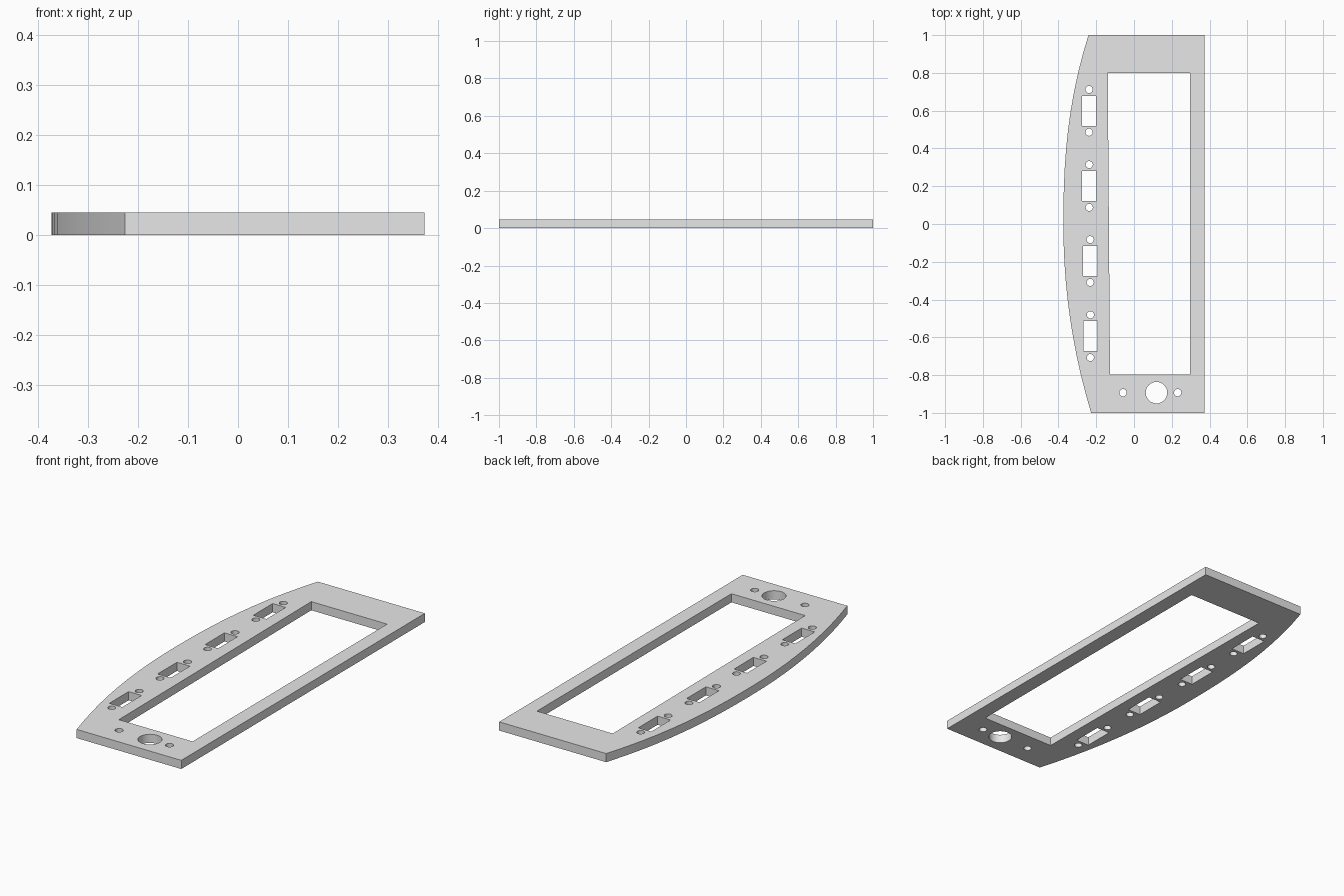
import bpy, bmesh
from math import cos, sin, pi

cube = bpy.data.objects.get("Cube")
if cube:
    bpy.data.objects.remove(cube, do_unlink=True)

THICK = 0.045

grey = bpy.data.materials.new("light_grey")
grey.use_nodes = True
grey.diffuse_color = (0.8, 0.8, 0.8, 1)
grey.node_tree.nodes["Principled BSDF"].inputs["Base Color"].default_value = (0.8, 0.8, 0.8, 1)


def rect(x, y, hx, hy):
    return [(x - hx, y - hy), (x + hx, y - hy), (x + hx, y + hy), (x - hx, y + hy)]


def circle(x, y, r, n=24):
    return [(x + r * cos(2 * pi * i / n), y + r * sin(2 * pi * i / n)) for i in range(n)]


def bowed_edge(y):
    # Left edge, bulging outwards at mid length
    return -0.374 + (0.133 * y ** 2.4 if y > 0 else 0.147 * (-y) ** 2.05)


# Outer outline: straight right side, bowed left side
N = 20
outline = [(0.374, -1), (0.374, 1)]
outline += [(bowed_edge(1 - 2 * i / N), 1 - 2 * i / N) for i in range(N + 1)]

# Large window, with a slightly slanted left edge
loops = [outline, [(-0.127, -0.797), (0.297, -0.797), (0.297, 0.8), (-0.139, 0.8)]]

# Four connector slots, each between two screw holes
for x, y in [(-0.238, 0.599), (-0.237, 0.201), (-0.232, -0.196), (-0.231, -0.594)]:
    loops.append(rect(x, y, 0.0375, 0.0795))
    loops += [circle(x, y + s * 0.113, 0.019) for s in (-1, 1)]

# Round socket hole and its two screw holes
loops.append(circle(0.119, -0.893, 0.057, 32))
loops += [circle(x, -0.893, 0.0195) for x in (-0.058, 0.231)]

# Fill the flat profile, then extrude it to a plate
bm = bmesh.new()
edges = []
for pts in loops:
    vs = [bm.verts.new((x, y, 0)) for x, y in pts]
    edges += [bm.edges.new((vs[i - 1], vs[i])) for i in range(len(vs))]
bmesh.ops.triangle_fill(bm, edges=edges, use_beauty=True, normal=(0, 0, 1))
ext = bmesh.ops.extrude_face_region(bm, geom=bm.faces[:], use_keep_orig=True)
top = [g for g in ext["geom"] if isinstance(g, bmesh.types.BMVert)]
bmesh.ops.translate(bm, verts=top, vec=(0, 0, THICK))
bmesh.ops.recalc_face_normals(bm, faces=bm.faces[:])

mesh = bpy.data.meshes.new("panel_plate")
bm.to_mesh(mesh)
bm.free()
mesh.materials.append(grey)
plate = bpy.data.objects.new("panel_plate", mesh)
bpy.context.collection.objects.link(plate)

# Smooth hole walls while keeping rims sharp
bpy.ops.object.select_all(action="DESELECT")
plate.select_set(True)
bpy.context.view_layer.objects.active = plate
bpy.ops.object.shade_smooth_by_angle(angle=pi / 9)
